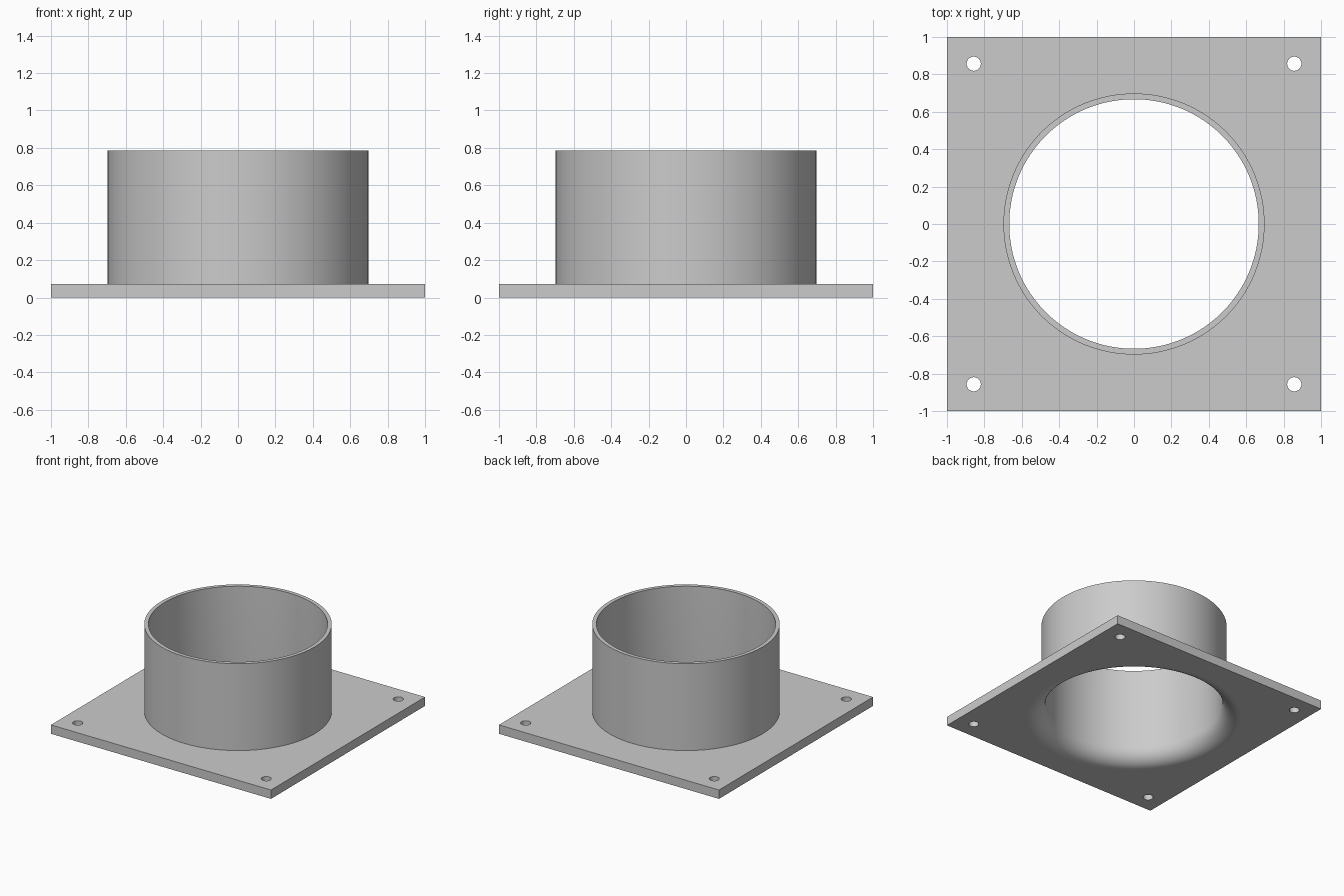
import bpy, bmesh, math
from mathutils import Matrix, Vector

if "Cube" in bpy.data.objects:
    bpy.data.objects.remove(bpy.data.objects["Cube"], do_unlink=True)

PLATE_T, HEIGHT = 0.073, 0.787
OUTER_R, INNER_R, FLARE_R = 0.698, 0.667, 0.133
HOLE_R, HOLE_POS = 0.038, 0.857
SEGMENTS = 128

grey = bpy.data.materials.new("plain grey")
grey.use_nodes = True
colour = (0.6, 0.6, 0.6, 1)
grey.diffuse_color = colour
grey.node_tree.nodes["Principled BSDF"].inputs["Base Color"].default_value = colour


def add_object(name, bm):
    bmesh.ops.recalc_face_normals(bm, faces=bm.faces)
    mesh = bpy.data.meshes.new(name)
    bm.to_mesh(mesh)
    bm.free()
    mesh.materials.append(grey)
    obj = bpy.data.objects.new(name, mesh)
    bpy.context.collection.objects.link(obj)
    return obj


def lathe(name, profile, segments, centre=(0, 0)):
    """Closed solid of revolution from (radius, height) points."""
    bm = bmesh.new()
    rings = []
    for r, z in profile:
        angles = [math.tau * i / segments for i in range(segments)]
        rings.append([bm.verts.new((centre[0] + r * math.cos(a),
                                    centre[1] + r * math.sin(a), z)) for a in angles])
    for low, high in zip(rings, rings[1:]):
        for i in range(segments):
            j = (i + 1) % segments
            bm.faces.new((low[i], low[j], high[j], high[i]))
    bm.faces.new(rings[0])
    bm.faces.new(rings[-1])
    return add_object(name, bm)


# Square base plate
bm = bmesh.new()
bmesh.ops.create_cube(bm, size=1, matrix=Matrix.Translation((0, 0, PLATE_T / 2))
                      @ Matrix.Diagonal((2, 2, PLATE_T, 1)))
flange = add_object("flange_with_collar", bm)

# Round collar, joined to the plate
collar = lathe("collar_solid", [(OUTER_R, PLATE_T / 2), (OUTER_R, HEIGHT)], SEGMENTS)

# Bore with a rounded flare at the underside
steps = 14
bore_profile = [(INNER_R + FLARE_R, -0.1)]
for i in range(steps + 1):
    a = math.pi / 2 * i / steps
    bore_profile.append((INNER_R + FLARE_R * (1 - math.sin(a)),
                         FLARE_R * (1 - math.cos(a))))
bore_profile.append((INNER_R, HEIGHT + 0.1))
bore = lathe("bore_cutter", bore_profile, SEGMENTS)

# Bolt holes in the four corners
holes = [lathe("bolt_hole_cutter", [(HOLE_R, -0.1), (HOLE_R, PLATE_T + 0.1)], 32,
               (sx * HOLE_POS, sy * HOLE_POS))
         for sx in (-1, 1) for sy in (-1, 1)]

# Combine the solids
tools = [(collar, 'UNION')] + [(c, 'DIFFERENCE') for c in [bore] + holes]
for tool, operation in tools:
    mod = flange.modifiers.new(tool.name, 'BOOLEAN')
    mod.operation, mod.object, mod.solver = operation, tool, 'EXACT'
    tool.hide_render = True
bpy.context.view_layer.update()
result = bpy.data.meshes.new_from_object(
    flange.evaluated_get(bpy.context.evaluated_depsgraph_get()))
flange.modifiers.clear()
flange.data = result
for tool, _ in tools:
    bpy.data.objects.remove(tool, do_unlink=True)

# Smooth round walls, flat plate faces
bpy.ops.object.select_all(action='DESELECT')
flange.select_set(True)
bpy.context.view_layer.objects.active = flange
bpy.ops.object.shade_smooth_by_angle(angle=math.radians(30))
for face in flange.data.polygons:
    if abs(face.normal.z) > 0.9999:
        face.use_smooth = False
